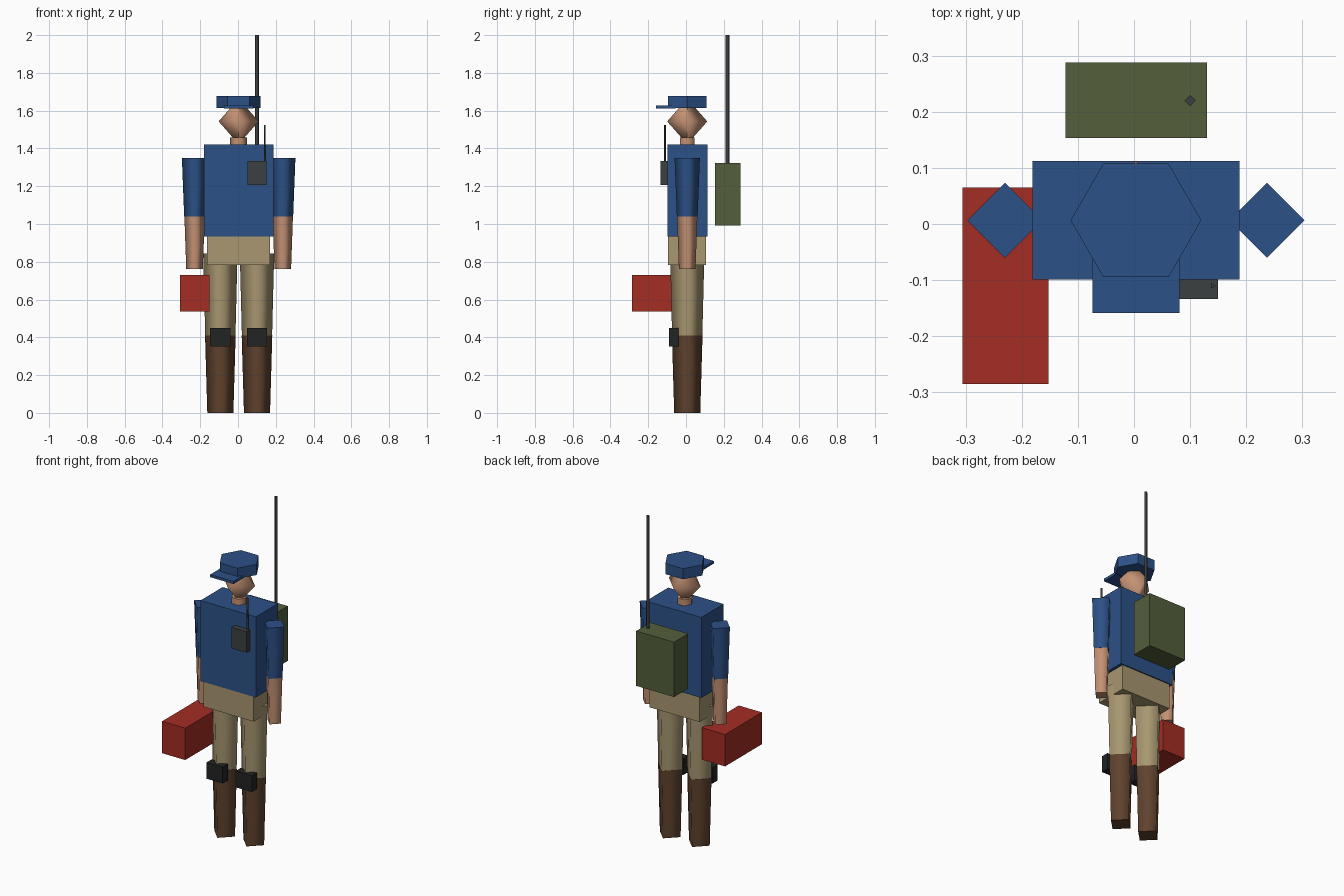
import bpy
import bmesh
import math
from mathutils import Vector

if "Cube" in bpy.data.objects:
    bpy.data.objects.remove(bpy.data.objects["Cube"], do_unlink=True)

CX, CY = 0.0035, 0.0065  # body axis


def material(name, r, g, b):
    """Flat material from 0-255 display values."""
    def lin(c):
        c /= 255
        return c / 12.92 if c <= 0.04045 else ((c + 0.055) / 1.055) ** 2.4
    col = (lin(r), lin(g), lin(b), 1.0)
    m = bpy.data.materials.new(name)
    m.use_nodes = True
    m.diffuse_color = col
    m.node_tree.nodes["Principled BSDF"].inputs["Base Color"].default_value = col
    return m


BLUE = material("blue cloth", 44, 81, 135)
KHAKI = material("khaki cloth", 168, 151, 112)
SKIN = material("skin", 196, 146, 116)
BROWN = material("brown leather", 95, 66, 45)
OLIVE = material("olive canvas", 83, 94, 59)
RED = material("red case", 163, 45, 35)
DARK = material("dark grey metal", 60, 64, 64)
BLACK = material("black pad", 34, 35, 36)


def finish(name, bm, mat):
    bmesh.ops.recalc_face_normals(bm, faces=bm.faces[:])
    me = bpy.data.meshes.new(name)
    bm.to_mesh(me)
    bm.free()
    me.materials.append(mat)
    ob = bpy.data.objects.new(name, me)
    bpy.context.scene.collection.objects.link(ob)
    return ob


def box(name, mat, x, y, z):
    """Box from (min, max) ranges."""
    bm = bmesh.new()
    bmesh.ops.create_cube(bm, size=1)
    for v in bm.verts:
        v.co = Vector([(a + b) / 2 + c * (b - a)
                       for c, (a, b) in zip(v.co, (x, y, z))])
    return finish(name, bm, mat)


def lathe(name, mat, x, y, profile, sides=4, smooth=True):
    """Stack of polygon rings (radius, z); the caps stay flat."""
    bm = bmesh.new()
    rings = []
    for r, z in profile:
        angles = [2 * math.pi * i / sides for i in range(sides)]
        rings.append([bm.verts.new((x + r * math.cos(a), y + r * math.sin(a), z))
                      for a in angles])
    for lo, hi in zip(rings, rings[1:]):
        for i in range(sides):
            j = (i + 1) % sides
            bm.faces.new((lo[i], lo[j], hi[j], hi[i])).smooth = smooth
    bm.faces.new(rings[0][::-1])
    bm.faces.new(rings[-1])
    return finish(name, bm, mat)


# Trunk
box("torso", BLUE, (-0.181, 0.188), (-0.099, 0.1125), (0.935, 1.42))
box("hips", KHAKI, (-0.165, 0.17), (-0.095, 0.106), (0.783, 0.935))

# Head, neck and cap
lathe("neck", SKIN, CX, CY, [(0.045, 1.41), (0.045, 1.457)], 6)
lathe("head", SKIN, CX, CY, [(0.004, 1.427), (0.106, 1.543), (0.004, 1.66)])
lathe("cap", BLUE, CX, CY, [(0.1165, 1.614), (0.1165, 1.678)], 6, False)
box("cap_visor", BLUE, (-0.074, 0.081), (-0.159, -0.055), (1.612, 1.628))

# Limbs, mirrored about the body axis
for side, s in (("left", 1), ("right", -1)):
    ax, lx = CX + s * 0.2335, CX + s * 0.097
    lathe(side + "_sleeve", BLUE, ax, CY, [(0.055, 1.04), (0.067, 1.35)])
    lathe(side + "_forearm", SKIN, ax, CY, [(0.044, 0.762), (0.054, 1.045)])
    lathe(side + "_trouser_leg", KHAKI, lx, CY, [(0.08, 0.41), (0.091, 0.845)])
    lathe(side + "_boot", BROWN, lx, CY, [(0.069, 0.0), (0.081, 0.41)])
    box(side + "_knee_pad", BLACK, (lx - 0.054, lx + 0.054),
        (-0.089, -0.041), (0.352, 0.45))

# Carried equipment
box("backpack", OLIVE, (-0.122, 0.13), (0.153, 0.288), (0.992, 1.322))
lathe("backpack_antenna", DARK, 0.1, 0.22, [(0.01, 1.3), (0.01, 2.0)])
box("chest_radio", DARK, (0.05, 0.15), (-0.134, -0.095), (1.207, 1.333))
lathe("radio_antenna", DARK, 0.14, -0.11, [(0.006, 1.32), (0.006, 1.525)], 3)
box("carry_case", RED, (-0.306, -0.152), (-0.285, 0.065), (0.538, 0.73))
